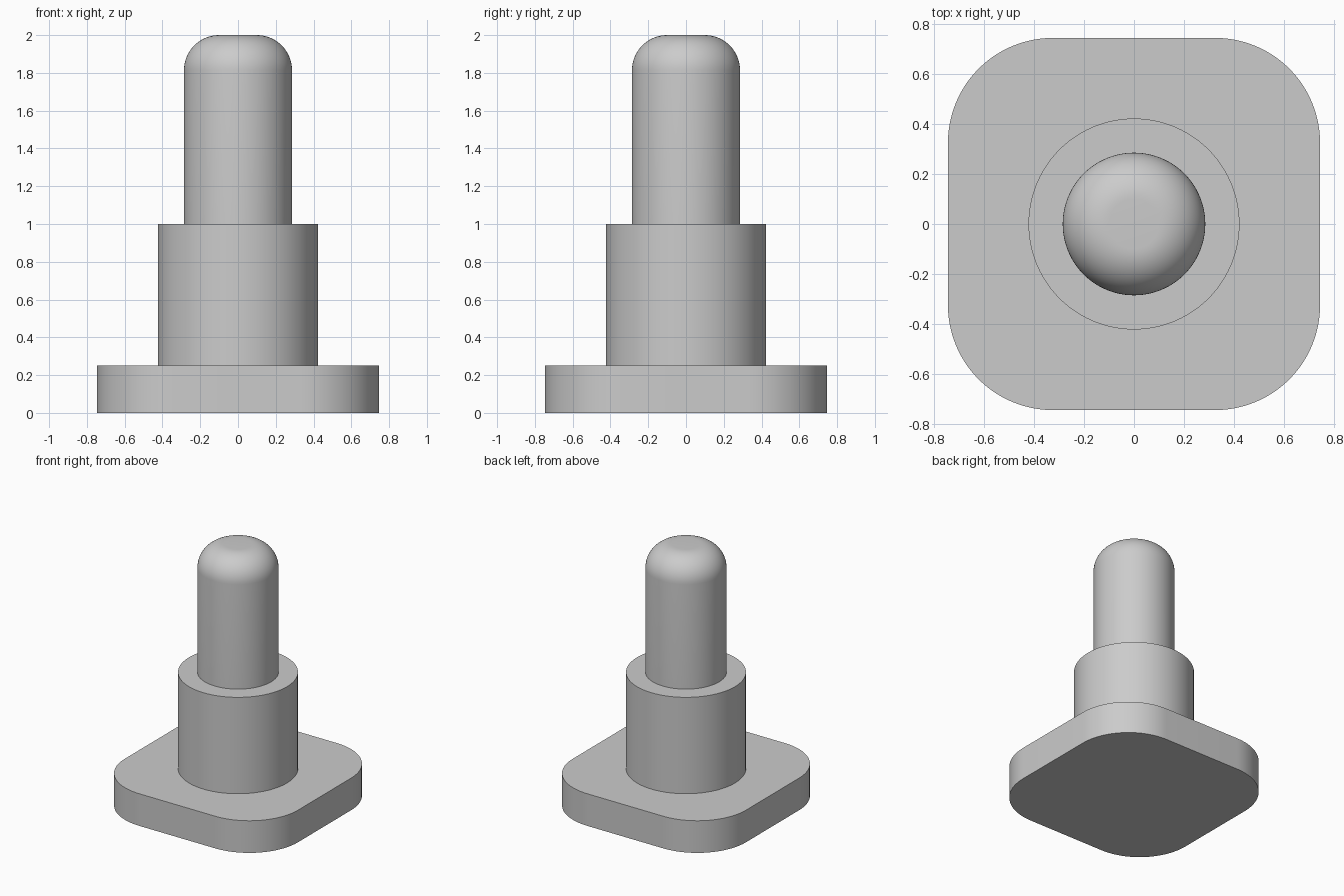
import bpy
import bmesh
from math import sin, cos, pi, radians

cube = bpy.data.objects.get("Cube")
if cube:
    bpy.data.objects.remove(cube, do_unlink=True)

# Single plain grey
GREY = (0.6, 0.6, 0.6, 1.0)
grey = bpy.data.materials.new("light_grey")
grey.use_nodes = True
grey.diffuse_color = GREY
grey.node_tree.nodes["Principled BSDF"].inputs["Base Color"].default_value = GREY

SIDES = 96


def arc(cx, cy, r, start, end, steps):
    """Points along a circular arc."""
    return [(cx + r * cos(start + (end - start) * i / steps),
             cy + r * sin(start + (end - start) * i / steps))
            for i in range(steps + 1)]


def circle(r):
    return arc(0, 0, r, 0, 2 * pi, SIDES)[:-1]


def loft(name, sections):
    """Join stacked outlines, given as (height, points), into a capped solid."""
    bm = bmesh.new()
    rings = [[bm.verts.new((x, y, z)) for x, y in pts] for z, pts in sections]
    for low, high in zip(rings, rings[1:]):
        n = len(low)
        for i in range(n):
            j = (i + 1) % n
            bm.faces.new((low[i], low[j], high[j], high[i]))
    bm.faces.new(rings[0][::-1])
    bm.faces.new(rings[-1])
    mesh = bpy.data.meshes.new(name)
    bm.to_mesh(mesh)
    bm.free()
    mesh.materials.append(grey)
    obj = bpy.data.objects.new(name, mesh)
    bpy.context.collection.objects.link(obj)
    bpy.ops.object.select_all(action="DESELECT")
    obj.select_set(True)
    bpy.context.view_layer.objects.active = obj
    bpy.ops.object.shade_smooth_by_angle(angle=radians(30))
    return obj


# Square base plate with rounded corners
HALF, CORNER, BASE_TOP = 0.746, 0.42, 0.25
inner = HALF - CORNER
outline = []
for k, (sx, sy) in enumerate([(1, 1), (-1, 1), (-1, -1), (1, -1)]):
    outline += arc(sx * inner, sy * inner, CORNER, k * pi / 2, (k + 1) * pi / 2, 24)
loft("base_plate", [(0, outline), (BASE_TOP, outline)])

# Wide collar standing on the plate
COLLAR_TOP = 1.0
collar = circle(0.423)
loft("collar", [(BASE_TOP, collar), (COLLAR_TOP, collar)])

# Narrow pin with a rounded tip
PIN, FILLET, TOP = 0.286, 0.186, 2.0
tip = arc(PIN - FILLET, TOP - FILLET, FILLET, 0, pi / 2, 16)
loft("pin", [(COLLAR_TOP, circle(PIN))] + [(z, circle(r)) for r, z in tip])
